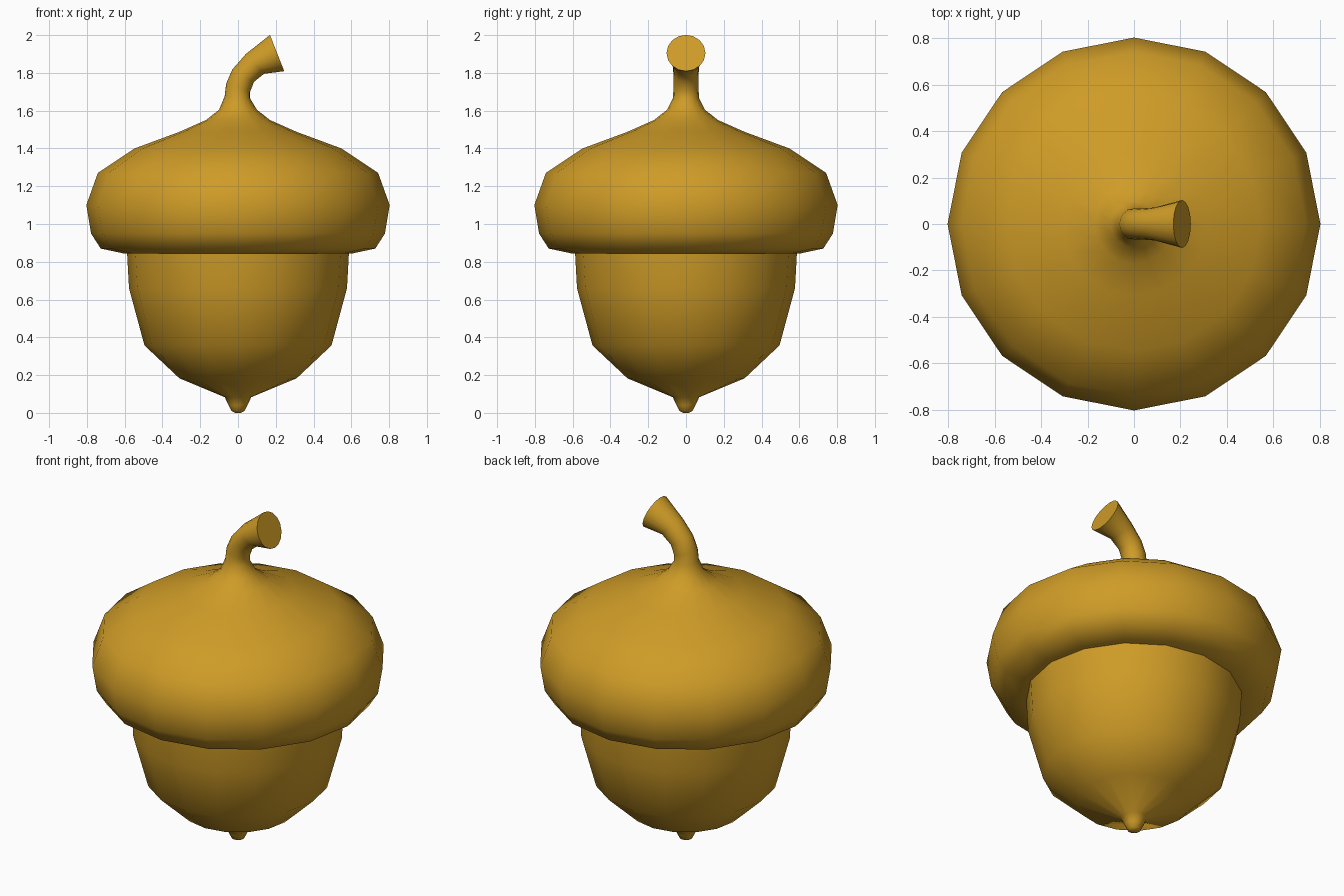
import bpy, bmesh, math

if "Cube" in bpy.data.objects:
    bpy.data.objects.remove(bpy.data.objects["Cube"])

SIDES = 16

gold = bpy.data.materials.new("acorn gold")
gold.diffuse_color = (0.62, 0.33, 0.02, 1)
gold.use_nodes = True
gold.node_tree.nodes["Principled BSDF"].inputs["Base Color"].default_value = gold.diffuse_color


def loft(name, rings, cap_start=False, cap_end=False):
    """Skin rings of (centre x, centre z, radius, tilt in degrees)."""
    bm = bmesh.new()
    loops = []
    for cx, cz, r, tilt in rings:
        t = math.radians(tilt)
        loop = []
        for i in range(SIDES):
            a = 2 * math.pi * i / SIDES
            u = r * math.cos(a)
            loop.append(bm.verts.new((cx + u * math.cos(t), r * math.sin(a), cz - u * math.sin(t))))
        loops.append(loop)
    for low, high in zip(loops, loops[1:]):
        for i in range(SIDES):
            j = (i + 1) % SIDES
            bm.faces.new((low[i], low[j], high[j], high[i]))
    if cap_start:
        bm.faces.new(loops[0][::-1])
    if cap_end:
        bm.faces.new(loops[-1])
    mesh = bpy.data.meshes.new(name)
    bm.to_mesh(mesh)
    bm.free()
    mesh.materials.append(gold)
    obj = bpy.data.objects.new(name, mesh)
    bpy.context.collection.objects.link(obj)
    bpy.ops.object.select_all(action='DESELECT')
    obj.select_set(True)
    bpy.context.view_layer.objects.active = obj
    bpy.ops.object.shade_smooth_by_angle(angle=math.radians(75))
    return obj


# Nut with its small pointed tip
nut = [(0.015, 0.0), (0.035, 0.01), (0.05, 0.04), (0.07, 0.083), (0.31, 0.183),
       (0.495, 0.357), (0.577, 0.66), (0.588, 0.86)]
loft("nut", [(0, z, r, 0) for r, z in nut], cap_start=True)

# Cup: flat underside, bulging rim, domed top
cup = [(0.55, 0.843), (0.61, 0.845), (0.727, 0.87), (0.778, 0.95), (0.803, 1.10),
       (0.742, 1.27), (0.547, 1.40), (0.31, 1.488), (0.17, 1.55), (0.10, 1.605)]
# Stem: bends towards +x and flares at the cut end
stem = [(-0.003, 1.67, 0.068, 5), (0.001, 1.722, 0.067, 18), (0.027, 1.785, 0.066, 30),
        (0.09, 1.848, 0.071, 48), (0.207, 1.905, 0.103, 68.5)]
loft("cup_and_stem", [(0, z, r, 0) for r, z in cup] + stem, cap_end=True)
